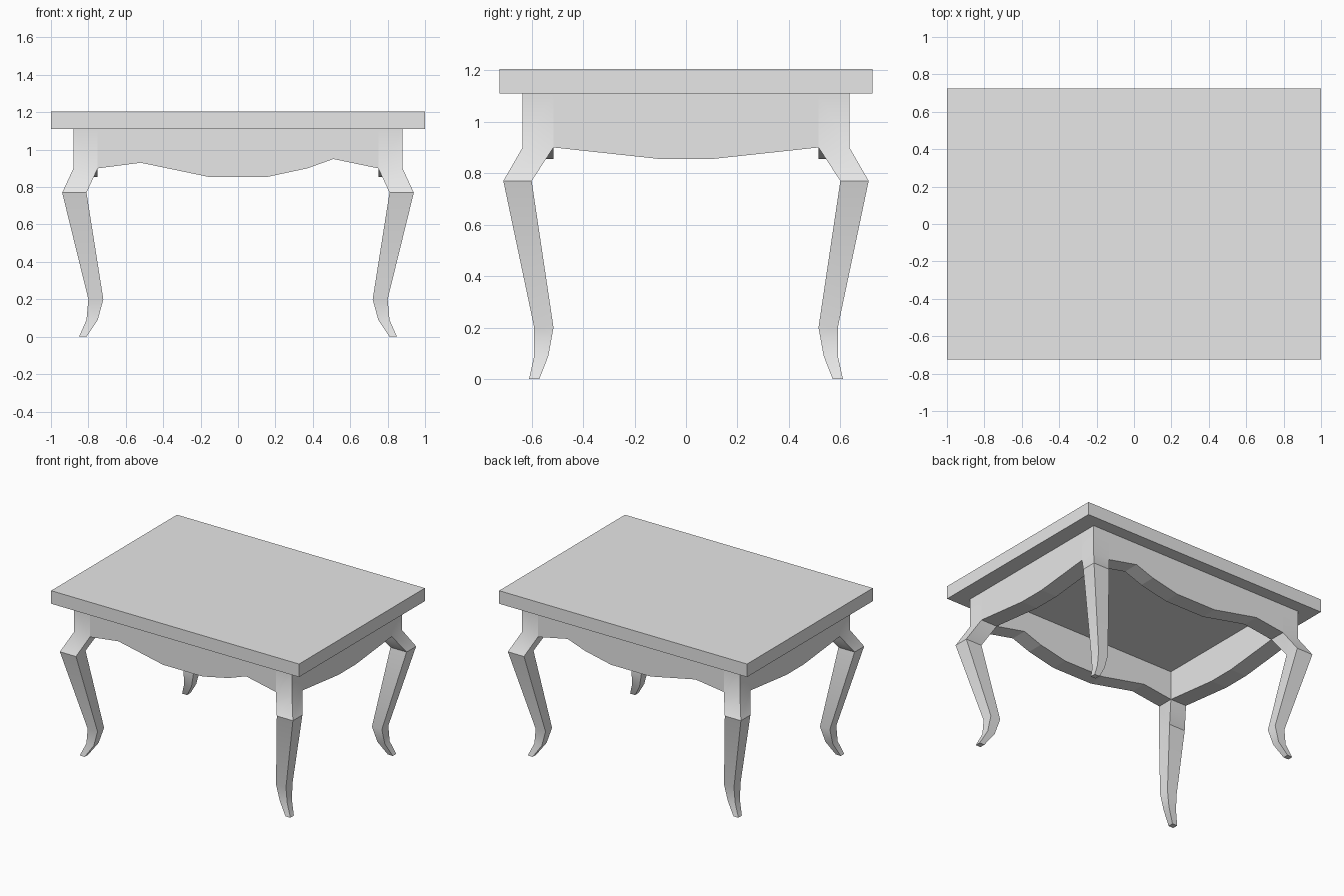
import bpy, bmesh, math

cube = bpy.data.objects.get("Cube")
if cube:
    bpy.data.objects.remove(cube, do_unlink=True)

grey = bpy.data.materials.new("plain_grey")
grey.use_nodes = True
grey.diffuse_color = (0.8, 0.8, 0.8, 1)
grey.node_tree.nodes["Principled BSDF"].inputs["Base Color"].default_value = (0.8, 0.8, 0.8, 1)


def loft(name, rings, smooth=False):
    """Skin a closed solid through a list of rings with equal point counts."""
    bm = bmesh.new()
    loops = [[bm.verts.new(p) for p in ring] for ring in rings]
    count = len(loops[0])
    bm.faces.new(loops[0])
    bm.faces.new(loops[-1])
    for a, b in zip(loops, loops[1:]):
        for i in range(count):
            j = (i + 1) % count
            bm.faces.new((a[i], a[j], b[j], b[i]))
    bmesh.ops.recalc_face_normals(bm, faces=bm.faces)
    mesh = bpy.data.meshes.new(name)
    bm.to_mesh(mesh)
    bm.free()
    mesh.materials.append(grey)
    obj = bpy.data.objects.new(name, mesh)
    bpy.context.collection.objects.link(obj)
    if smooth:
        bpy.ops.object.select_all(action='DESELECT')
        obj.select_set(True)
        bpy.context.view_layer.objects.active = obj
        bpy.ops.object.shade_smooth_by_angle(angle=math.radians(35))
    return obj


def rectangle(x0, x1, y0, y1, z):
    return [(x0, y0, z), (x1, y0, z), (x1, y1, z), (x0, y1, z)]


# Table top
TOP = 1.11
loft("table_top", [rectangle(-1, 1, -0.725, 0.725, z) for z in (TOP, 1.205)])

# Curved legs with corner posts: height, inner x, outer x, inner y, outer y
leg_sections = [
    (TOP, 0.75, 0.88, 0.515, 0.635),
    (0.90, 0.75, 0.88, 0.515, 0.635),
    (0.77, 0.81, 0.94, 0.60, 0.71),
    (0.20, 0.72, 0.80, 0.515, 0.59),
    (0.09, 0.75, 0.81, 0.535, 0.59),
    (0.00, 0.81, 0.85, 0.57, 0.61),
]
for y_name, sy in (("front", -1), ("back", 1)):
    for x_name, sx in (("right", -1), ("left", 1)):
        loft(f"{y_name}_{x_name}_leg",
             [rectangle(sx * xi, sx * xo, sy * yi, sy * yo, z)
              for z, xi, xo, yi, yo in leg_sections], smooth=True)

# Scalloped aprons between the posts
long_edge = [(-0.75, 0.90), (-0.52, 0.93), (-0.16, 0.855), (0.16, 0.855),
             (0.37, 0.90), (0.51, 0.95), (0.75, 0.90)]
short_edge = [(-0.515, 0.90), (-0.1, 0.855), (0.1, 0.855), (0.515, 0.90)]


def closed(edge):
    return edge + [(edge[-1][0], TOP), (edge[0][0], TOP)]


for name, s in (("front_apron", -1), ("back_apron", 1)):
    loft(name, [[(u, s * y, z) for u, z in closed(long_edge)] for y in (0.515, 0.635)])
for name, s in (("right_apron", -1), ("left_apron", 1)):
    loft(name, [[(s * x, u, z) for u, z in closed(short_edge)] for x in (0.75, 0.88)])
